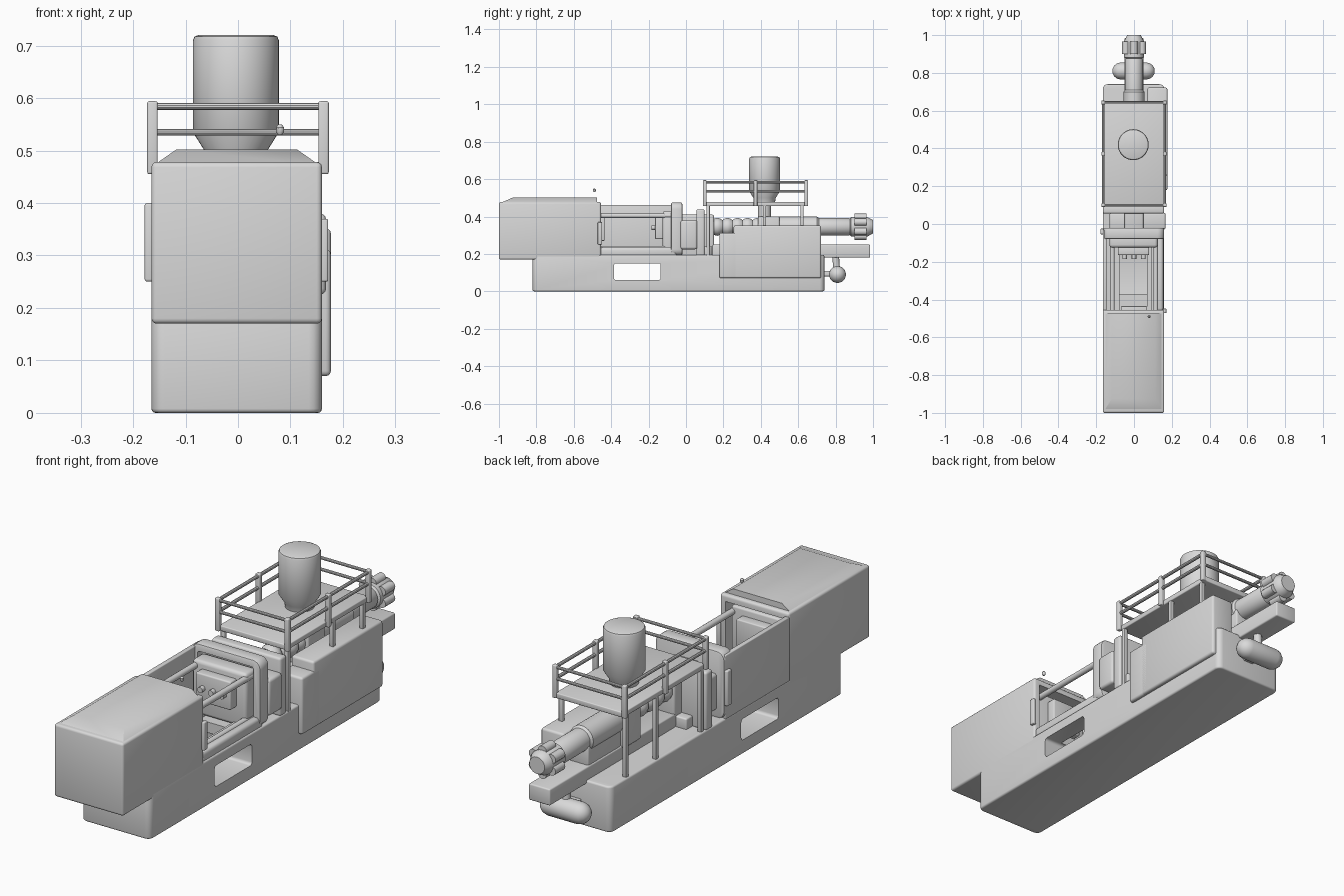
import bpy, bmesh, math
from mathutils import Vector, Matrix

cube = bpy.data.objects.get("Cube")
if cube:
    bpy.data.objects.remove(cube, do_unlink=True)

grey = bpy.data.materials.new("machine_grey")
grey.use_nodes = True
grey.diffuse_color = (0.7, 0.7, 0.7, 1)
grey.node_tree.nodes["Principled BSDF"].inputs["Base Color"].default_value = (0.7, 0.7, 0.7, 1)


def smooth(ob):
    bpy.ops.object.select_all(action='DESELECT')
    ob.select_set(True)
    bpy.context.view_layer.objects.active = ob
    bpy.ops.object.shade_smooth_by_angle(angle=math.radians(35))


def finish(name, bm):
    bmesh.ops.recalc_face_normals(bm, faces=bm.faces)
    mesh = bpy.data.meshes.new(name)
    bm.to_mesh(mesh)
    bm.free()
    mesh.materials.append(grey)
    ob = bpy.data.objects.new(name, mesh)
    bpy.context.collection.objects.link(ob)
    smooth(ob)
    return ob


def box(name, x, y, z, bevel=0.0, upright=0.0):
    """Box from ranges; upright rounds the vertical edges before the rest."""
    bm = bmesh.new()
    bmesh.ops.create_cube(bm, size=1)
    for v in bm.verts:
        v.co = Vector([(a + b) / 2 + c * (b - a) for (a, b), c in zip((x, y, z), v.co)])
    if upright:
        edges = [e for e in bm.edges if abs(e.verts[0].co.z - e.verts[1].co.z) > 1e-4]
        bmesh.ops.bevel(bm, geom=edges, offset=upright, segments=4, profile=0.5, affect='EDGES')
    if bevel:
        edges = [e for e in bm.edges if e.calc_face_angle(0) > 0.6]
        bmesh.ops.bevel(bm, geom=edges, offset=bevel, segments=3, profile=0.5, affect='EDGES')
    return finish(name, bm)


def lathe(name, centre, axis, profile, sides=32):
    """Revolve (radius, distance) pairs about an axis through centre."""
    bm = bmesh.new()
    rot = Vector((0, 0, 1)).rotation_difference(Vector(axis)).to_matrix()
    rings = []
    for r, h in profile:
        ring = []
        for i in range(sides):
            a = math.tau * i / sides
            p = Vector((r * math.cos(a), r * math.sin(a), h))
            ring.append(bm.verts.new(rot @ p + Vector(centre)))
        rings.append(ring)
    for lo, hi in zip(rings, rings[1:]):
        for i in range(sides):
            j = (i + 1) % sides
            bm.faces.new((lo[i], lo[j], hi[j], hi[i]))
    bm.faces.new(rings[0])
    bm.faces.new(rings[-1])
    return finish(name, bm)


def rod(name, a, b, r, sides=12):
    d = Vector(b) - Vector(a)
    return lathe(name, a, d.normalized(), [(r, 0), (r, d.length)], sides)


def cut(ob, *ranges, bevel=0.0):
    cutter = box("cutter", *ranges, bevel=bevel)
    cutter.hide_render = True
    mod = ob.modifiers.new("cut", 'BOOLEAN')
    mod.object, mod.solver = cutter, 'EXACT'
    bpy.context.view_layer.objects.active = ob
    bpy.ops.object.modifier_apply(modifier=mod.name)
    bpy.data.objects.remove(cutter, do_unlink=True)
    smooth(ob)


L, R = -0.165, 0.16

# Base with discharge tunnel and drop chute
base = box("base", (L, R), (-0.82, 0.74), (0, 0.195), 0.008, 0.025)
cut(base, (-0.3, 0.3), (-0.385, -0.135), (0.06, 0.15), bevel=0.012)
cut(base, (-0.09, 0.085), (-0.37, -0.15), (0.1, 0.3))

# Clamp housing, open toward the mould area
housing = box("clamp_housing", (L, R), (-1, -0.455), (0.17, 0.478), 0.01)
cut(housing, (-0.138, 0.133), (-0.6, -0.4), (0.2, 0.45))
bm = bmesh.new()
bmesh.ops.create_cube(bm, size=1)
for v in bm.verts:
    top, back = v.co.z > 0, v.co.y > 0
    half = 0.115 if top else 0.158
    v.co = (math.copysign(half, v.co.x) - 0.0025,
            -0.475 if back else (-0.925 if top else -0.993),
            0.502 if top else 0.472)
finish("housing_roof", bm)
lathe("signal_lamp", (0.08, -0.49, 0.53), (0, 0, 1),
      [(0.004, 0), (0.008, 0.006), (0.008, 0.014), (0.003, 0.02)], 10)
box("housing_handle", (0.155, 0.172), (-0.472, -0.448), (0.25, 0.37), 0.004)

# Rear guard door and its top beam
box("guard_door", (L, -0.145), (-0.46, -0.03), (0.19, 0.462), 0.004)
box("door_handle", (-0.178, L + 0.01), (-0.055, -0.025), (0.25, 0.4), 0.005)
box("sill_rail", (0.115, 0.155), (-0.46, -0.05), (0.185, 0.235), 0.014)

# Clamp unit: platens, mould halves, tie bars
box("moving_platen", (-0.125, 0.12), (-0.54, -0.475), (0.2, 0.43), 0.008)
box("moving_mould", (-0.07, 0.07), (-0.48, -0.435), (0.27, 0.4), 0.005)
box("fixed_platen", (-0.13, 0.125), (-0.125, -0.05), (0.2, 0.43), 0.015)
box("fixed_mould", (-0.085, 0.08), (-0.165, -0.12), (0.28, 0.4), 0.006)
for x in (-0.05, 0, 0.05):
    rod("mould_pin", (x, -0.185, 0.34), (x, -0.16, 0.34), 0.012)
for x in (-0.115, 0.115):
    for z in (0.23, 0.405):
        rod("tie_bar", (x, -0.54, z), (x, -0.08, z), 0.013, 16)
for x in (-0.09, 0.08):
    box("slide_rail", (x - 0.012, x + 0.012), (-0.5, -0.08), (0.185, 0.215))

# Rounded frame around the fixed platen
bm = bmesh.new()
bmesh.ops.create_cube(bm, size=1)
for v in bm.verts:
    v.co = (v.co.x * 0.325 - 0.0025, v.co.y * 0.06 - 0.05, v.co.z * 0.285 + 0.3325)
along_y = [e for e in bm.edges if abs(e.verts[0].co.y - e.verts[1].co.y) > 0.01]
bmesh.ops.bevel(bm, geom=along_y, offset=0.035, segments=5, profile=0.5, affect='EDGES')
rim = [e for e in bm.edges if e.calc_face_angle(0) > 0.8]
bmesh.ops.bevel(bm, geom=rim, offset=0.008, segments=2, profile=0.5, affect='EDGES')
frame = finish("platen_frame", bm)
cut(frame, (-0.135, 0.13), (-0.1, -0.045), (0.215, 0.445), bevel=0.012)

# Nozzle end blocks
box("nozzle_block", (-0.13, 0.168), (-0.03, 0.06), (0.225, 0.38), 0.012)
box("nozzle_body", (-0.05, 0.05), (-0.03, 0.15), (0.19, 0.41), 0.01)
box("rear_wall", (L, R), (0.055, 0.1), (0.19, 0.438), 0.01)
box("wall_foot", (-0.1, 0.15), (0.09, 0.14), (0.19, 0.24), 0.006)

# Injection unit: carriage, ribbed barrel, drive
box("carriage", (-0.05, 0.05), (0.14, 0.985), (0.18, 0.25), 0.006)
axis = (0, 1, 0)
ribs = []
for i in range(5):
    for t, r in ((0, 0.036), (0.012, 0.044), (0.027, 0.048), (0.042, 0.044)):
        ribs.append((r, 0.054 * i + t))
lathe("screw_barrel", (0, 0.14, 0.345), axis, ribs + [(0.036, 0.27)])
box("feed_block", (-0.06, 0.06), (0.385, 0.5), (0.24, 0.4), 0.008)
rod("feed_throat", (-0.003, 0.42, 0.38), (-0.003, 0.42, 0.48), 0.035, 24)
lathe("drive_cylinder", (0, 0.49, 0.345), axis,
      [(0.055, 0), (0.055, 0.21), (0.047, 0.22), (0.047, 0.38), (0.035, 0.4)])
box("drive_support", (-0.045, 0.045), (0.5, 0.72), (0.24, 0.33), 0.006)
lathe("drive_motor", (0, 0.87, 0.345), axis,
      [(0.035, 0), (0.052, 0.012), (0.052, 0.1), (0.042, 0.118), (0.036, 0.13)], 24)
for i in range(6):
    a = math.tau * (i + 0.5) / 6
    rod("motor_lobe", (0.05 * math.cos(a), 0.9, 0.345 + 0.05 * math.sin(a)),
        (0.05 * math.cos(a), 0.965, 0.345 + 0.05 * math.sin(a)), 0.02, 12)

# Control cabinet with its lower front step
box("cabinet", (0.07, 0.177), (0.255, 0.722), (0.07, 0.352), 0.01)
box("cabinet_step", (0.07, 0.177), (0.178, 0.3), (0.07, 0.312), 0.01)

# Accumulator tank on the back
cap = [(0.045 * math.cos(a), 0.045 * math.sin(a)) for a in
       [math.radians(d) for d in (0, 25, 50, 70, 85)]]
tank = [(r, -0.07 - h) for r, h in reversed(cap)] + [(r, 0.065 + h) for r, h in cap]
lathe("tank", (0, 0.81, 0.09), (1, 0, 0), tank, 24)
rod("tank_neck", (0, 0.805, 0.12), (0, 0.8, 0.19), 0.018)
box("tank_bracket", (-0.025, 0.025), (0.73, 0.79), (0.08, 0.11), 0.004)

# Service platform on legs
box("platform", (-0.16, 0.16), (0.1, 0.65), (0.455, 0.478), 0.004)
for x in (-0.15, 0.15):
    for y in (0.118, 0.42, 0.62):
        foot = 0.34 if x > 0 and y > 0.2 else 0.18
        box("platform_leg", (x - 0.009, x + 0.009), (y - 0.009, y + 0.009), (foot, 0.46), 0.003)

# Guard railing
front, back = 0.1, 0.643
for x in (-0.163, 0.163):
    for y in (front, 0.372, back):
        box("rail_post", (x - 0.01, x + 0.01), (y - 0.01, y + 0.01), (0.455, 0.594), 0.004)
    for z in (0.535, 0.584):
        rod("side_rail", (x, front, z), (x, back, z), 0.0075, 10)
for y in (front, back):
    for z in (0.535, 0.584):
        rod("end_rail", (-0.163, y, z), (0.163, y, z), 0.0065, 10)

# Hopper
lathe("hopper", (-0.004, 0.42, 0.47), (0, 0, 1),
      [(0.055, 0), (0.06, 0.03), (0.082, 0.065), (0.082, 0.24), (0.079, 0.247), (0.072, 0.25)], 40)
